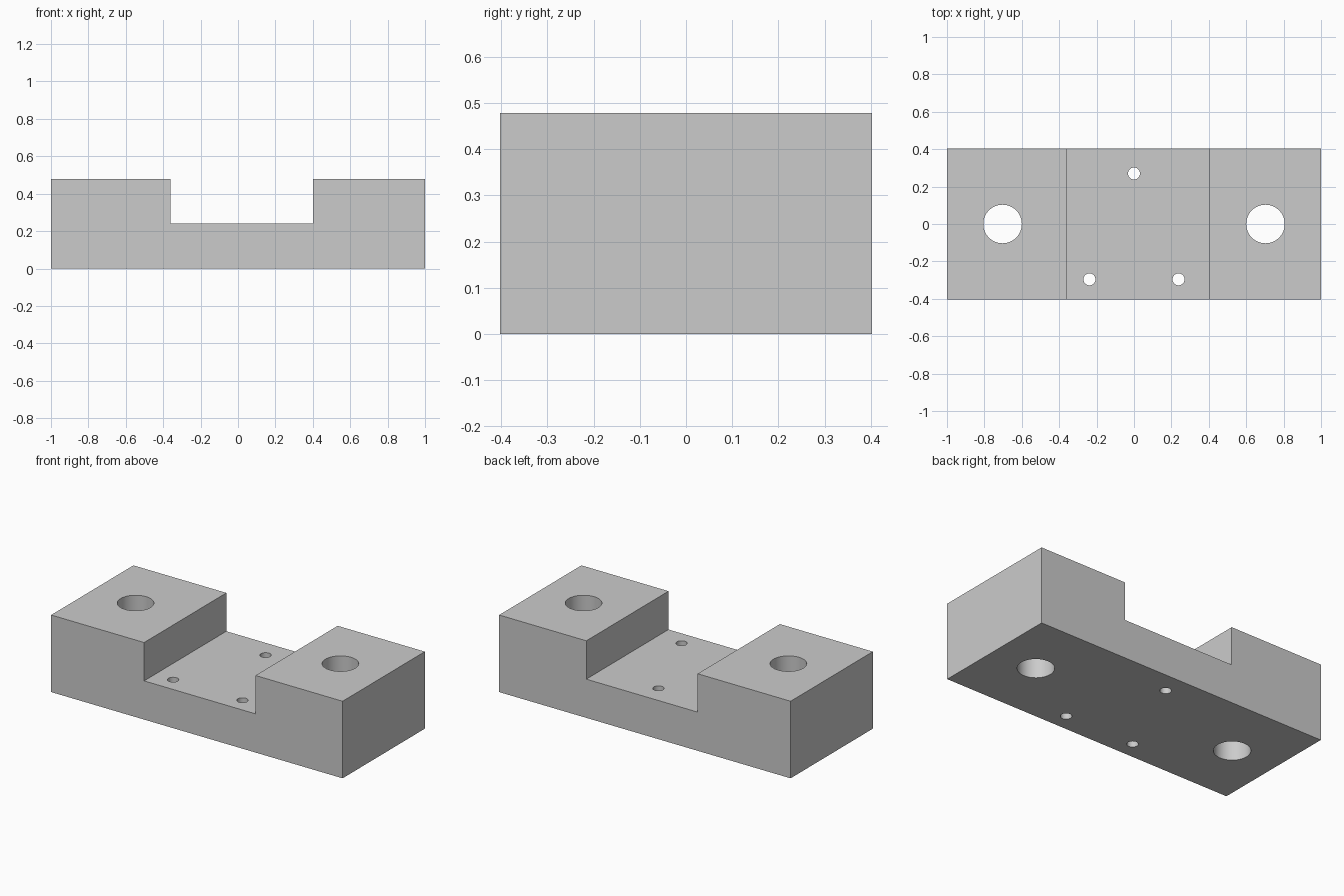
import bpy
import bmesh
from mathutils import Matrix

default = bpy.data.objects.get("Cube")
if default:
    bpy.data.objects.remove(default, do_unlink=True)

HALF_X, HALF_Y, TOP = 1.0, 0.403, 0.478
NOTCH_LEFT, NOTCH_RIGHT, FLOOR = -0.362, 0.402, 0.24
BOLT_R, PIN_R = 0.103, 0.032


def add_object(name, bm):
    mesh = bpy.data.meshes.new(name)
    bm.to_mesh(mesh)
    bm.free()
    obj = bpy.data.objects.new(name, mesh)
    bpy.context.collection.objects.link(obj)
    return obj


# Plain grey metal
grey = bpy.data.materials.new("plain_grey")
grey.use_nodes = True
color = (0.6, 0.6, 0.6, 1.0)
grey.diffuse_color = color
grey.node_tree.nodes["Principled BSDF"].inputs["Base Color"].default_value = color

# Block: notched front profile extruded to the back
profile = [(-HALF_X, 0), (HALF_X, 0), (HALF_X, TOP), (NOTCH_RIGHT, TOP),
           (NOTCH_RIGHT, FLOOR), (NOTCH_LEFT, FLOOR), (NOTCH_LEFT, TOP), (-HALF_X, TOP)]
bm = bmesh.new()
face = bm.faces.new([bm.verts.new((x, -HALF_Y, z)) for x, z in profile])
extruded = bmesh.ops.extrude_face_region(bm, geom=[face])["geom"]
bmesh.ops.translate(bm, vec=(0, 2 * HALF_Y, 0),
                    verts=[g for g in extruded if isinstance(g, bmesh.types.BMVert)])
bmesh.ops.recalc_face_normals(bm, faces=bm.faces)
block = add_object("mounting_block", bm)
block.data.materials.append(grey)

# Cutter: two bolt holes and three pin holes, all straight through
holes = [(-0.703, 0, BOLT_R), (0.703, 0, BOLT_R),
         (0, 0.27, PIN_R), (-0.238, -0.296, PIN_R), (0.238, -0.296, PIN_R)]
bm = bmesh.new()
for x, y, radius in holes:
    bmesh.ops.create_cone(bm, cap_ends=True, segments=64, radius1=radius, radius2=radius,
                          depth=1, matrix=Matrix.Translation((x, y, TOP / 2)))
cutter = add_object("hole_cutter", bm)
cutter.data.materials.append(grey)
cutter.hide_render = True

# Drill the holes, then drop the cutter
drill = block.modifiers.new("drill_holes", "BOOLEAN")
drill.operation = "DIFFERENCE"
drill.solver = "EXACT"
drill.object = cutter
bpy.ops.object.select_all(action="DESELECT")
block.select_set(True)
bpy.context.view_layer.objects.active = block
bpy.ops.object.modifier_apply(modifier=drill.name)
bpy.data.objects.remove(cutter, do_unlink=True)

# Smooth hole walls, sharp edges elsewhere
bpy.ops.object.shade_smooth_by_angle()
